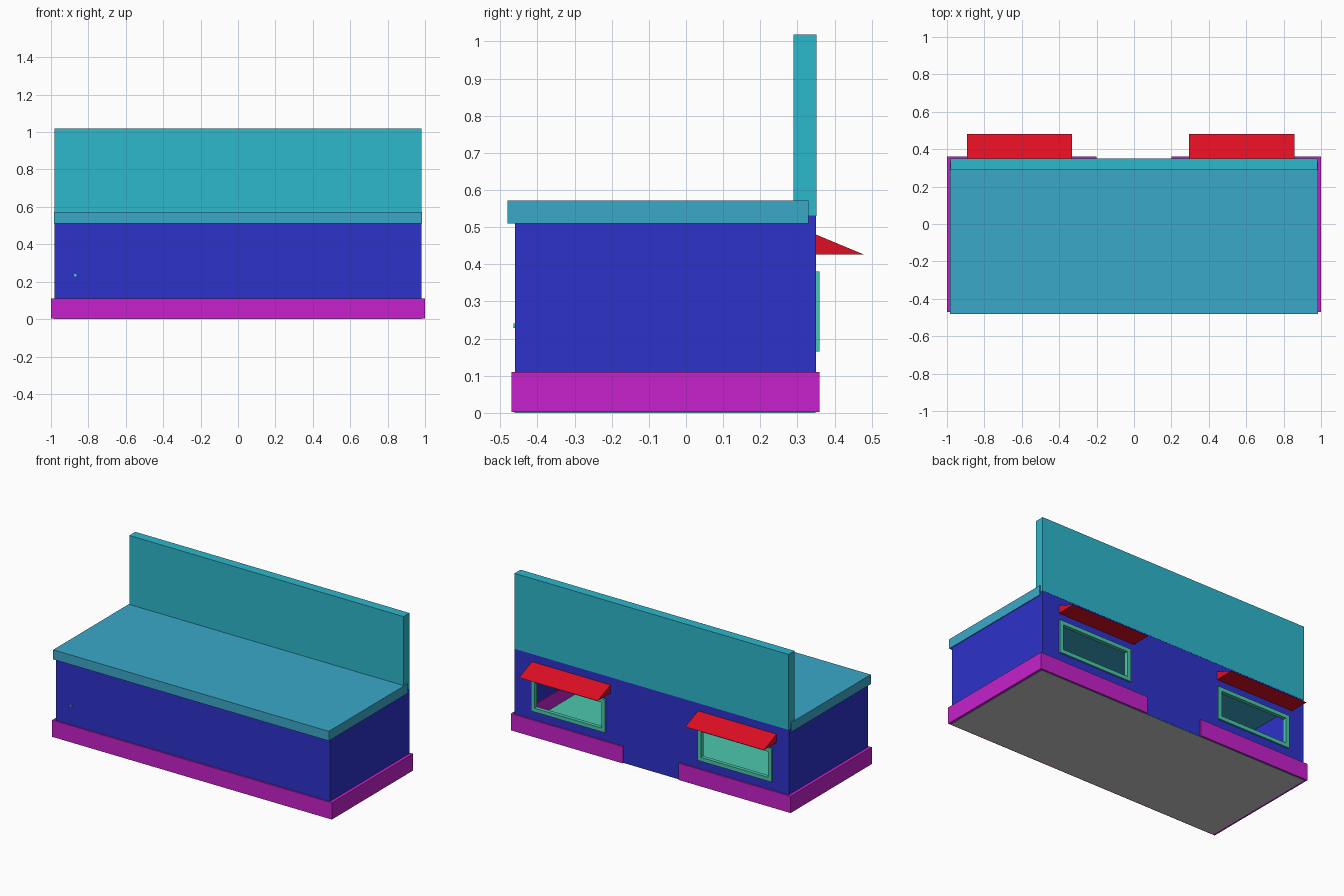
import bpy, bmesh

if "Cube" in bpy.data.objects:
    bpy.data.objects.remove(bpy.data.objects["Cube"])


def srgb(r, g, b):
    def lin(c):
        c /= 255
        return c / 12.92 if c <= 0.04045 else ((c + 0.055) / 1.055) ** 2.4
    return (lin(r), lin(g), lin(b), 1)


def material(name, rgb):
    m = bpy.data.materials.new(name)
    m.diffuse_color = srgb(*rgb)
    m.use_nodes = True
    m.node_tree.nodes["Principled BSDF"].inputs["Base Color"].default_value = m.diffuse_color
    return m


BLUE = material("wall blue", (45, 50, 202))
MAGENTA = material("plinth magenta", (198, 33, 204))
ROOF = material("roof blue", (59, 169, 201))
TEAL = material("parapet teal", (45, 184, 204))
RED = material("awning red", (222, 14, 36))
AQUA = material("aqua", (75, 200, 172))
GREY = material("underside grey", (200, 200, 200))


def finish(name, bm, *mats):
    bmesh.ops.recalc_face_normals(bm, faces=bm.faces)
    me = bpy.data.meshes.new(name)
    bm.to_mesh(me)
    bm.free()
    for m in mats:
        me.materials.append(m)
    ob = bpy.data.objects.new(name, me)
    bpy.context.collection.objects.link(ob)
    return ob


def add_box(bm, x0, x1, y0, y1, z0, z1):
    verts = bmesh.ops.create_cube(bm, size=1)["verts"]
    for v in verts:
        v.co.x = x1 if v.co.x > 0 else x0
        v.co.y = y1 if v.co.y > 0 else y0
        v.co.z = z1 if v.co.z > 0 else z0


def boxes(name, mat, *specs):
    bm = bmesh.new()
    for s in specs:
        add_box(bm, *s)
    return finish(name, bm, mat)


E = 0.002                       # walls start just above the underside
WIN_Z0, WIN_Z1 = 0.165, 0.38    # window frame height
WINDOWS = {"left": (-0.864, -0.333), "right": (0.326, 0.857)}
B = 0.025                       # frame bar width
H = 0.01                        # wall hole inset under the frame

# Hollow body: front and side walls
boxes("body_walls", BLUE,
      (-0.98, 0.98, -0.46, -0.44, E, 0.515),
      (-0.98, -0.96, -0.44, 0.33, E, 0.515),
      (0.96, 0.98, -0.44, 0.33, E, 0.515))

# Back wall with two window openings
(l0, l1), (r0, r1) = WINDOWS["left"], WINDOWS["right"]
piers = [(-0.98, l0 + H), (l1 - H, r0 + H), (r1 - H, 0.98)]
boxes("back_wall", BLUE,
      (-0.98, 0.98, 0.33, 0.35, E, WIN_Z0 + H),
      (-0.98, 0.98, 0.33, 0.35, WIN_Z1 - H, 0.532),
      *[(a, b, 0.33, 0.35, WIN_Z0 + H, WIN_Z1 - H) for a, b in piers])

# Plinth ring with a gap in the middle of the back
boxes("plinth", MAGENTA,
      (-1, 1, -0.47, -0.435, E, 0.11),
      (-1, -0.955, -0.435, 0.32, E, 0.11),
      (0.955, 1, -0.435, 0.32, E, 0.11),
      (-1, -0.2, 0.32, 0.36, E, 0.11),
      (0.2, 1, 0.32, 0.36, E, 0.11))

# Floor: aqua inside, grey underneath
floor = boxes("floor", AQUA, (-0.985, 0.985, -0.462, 0.349, 0, 0.02))
floor.data.materials.append(GREY)
for p in floor.data.polygons:
    if p.normal.z < -0.5:
        p.material_index = 1

# Roof slab and tall rear parapet
boxes("roof", ROOF, (-0.985, 0.985, -0.48, 0.33, 0.51, 0.572))
boxes("parapet", TEAL, (-0.98, 0.98, 0.29, 0.351, 0.53, 1.018))

# Window frames
for side, (a, b) in WINDOWS.items():
    y0, y1 = 0.335, 0.36
    boxes(side + "_window_frame", AQUA,
          (a, b, y0, y1, WIN_Z0, WIN_Z0 + B),
          (a, b, y0, y1, WIN_Z1 - B, WIN_Z1),
          (a, a + B, y0, y1, WIN_Z0 + B, WIN_Z1 - B),
          (b - B, b, y0, y1, WIN_Z0 + B, WIN_Z1 - B))

# Wedge awnings above the windows
for side, x0, x1 in (("left", -0.893, -0.331), ("right", 0.295, 0.857)):
    bm = bmesh.new()
    profile = [(0.345, 0.482), (0.345, 0.426), (0.48, 0.426)]
    face = bm.faces.new([bm.verts.new((x0, y, z)) for y, z in profile])
    ext = bmesh.ops.extrude_face_region(bm, geom=[face])["geom"]
    for v in ext:
        if isinstance(v, bmesh.types.BMVert):
            v.co.x = x1
    # extrude_face_region removes the start face, so cap it again
    bmesh.ops.holes_fill(bm, edges=bm.edges, sides=4)
    finish(side + "_awning", bm, RED)

# Tiny stud on the front wall
boxes("front_stud", AQUA, (-0.876, -0.864, -0.464, -0.455, 0.229, 0.241))
